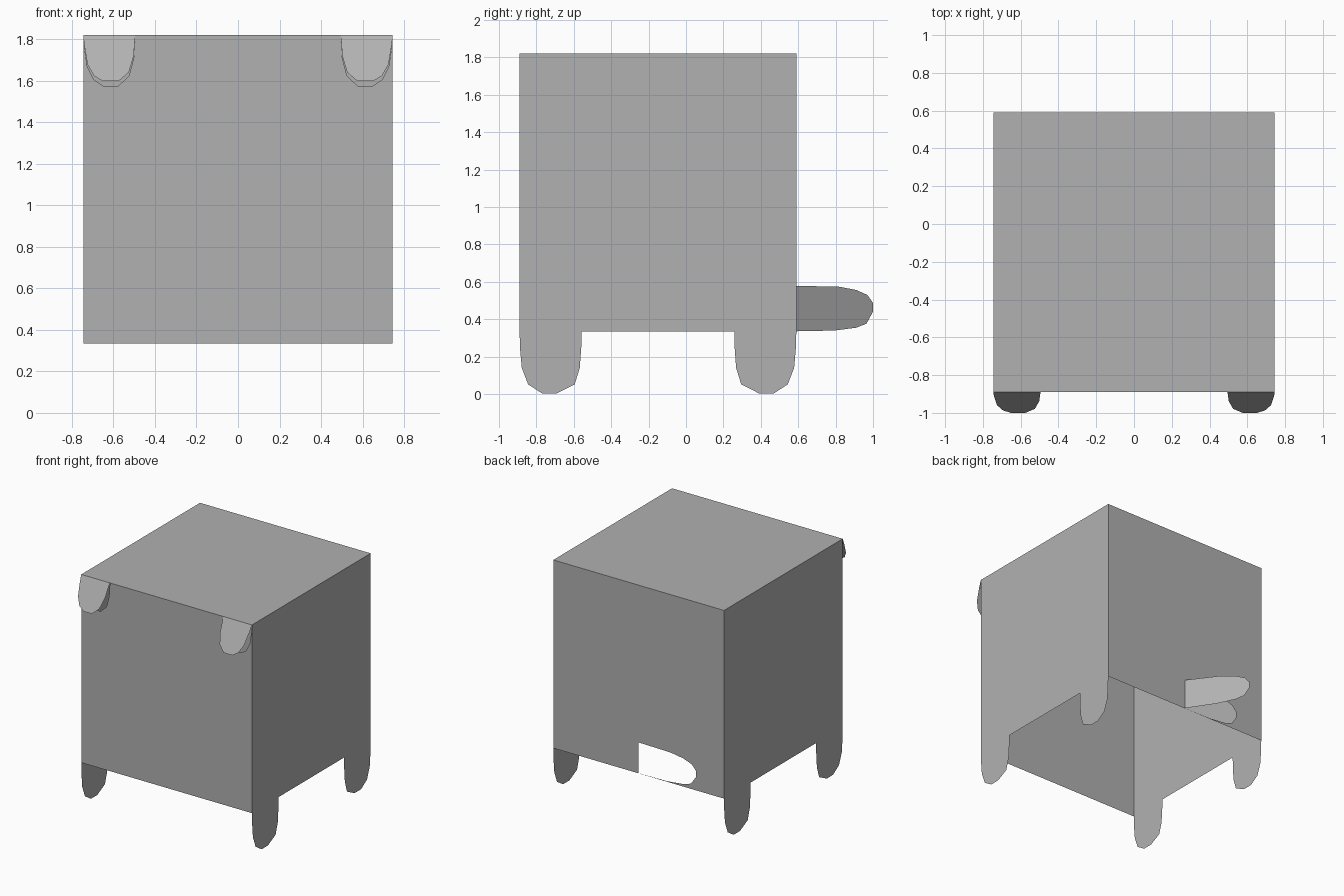
import bpy
from math import radians, sin, cos
from mathutils import Vector

if "Cube" in bpy.data.objects:
    bpy.data.objects.remove(bpy.data.objects["Cube"])

W, FRONT, BACK = 0.745, -0.89, 0.59     # half width, front and back y
BOT, TOP = 0.335, 1.82                  # lower and upper edge of the box

# Mid-grey paper
paper = bpy.data.materials.new("grey_paper")
paper.diffuse_color = (0.44, 0.44, 0.44, 1)
paper.use_nodes = True
paper.node_tree.nodes["Principled BSDF"].inputs["Base Color"].default_value = paper.diffuse_color


def sheet(name, points, outward, mirror=False):
    """One flat paper face, facing outward, optionally mirrored across x."""
    mesh = bpy.data.meshes.new(name)
    mesh.from_pydata(points, [], [tuple(range(len(points)))])
    mesh.update()
    mesh.materials.append(paper)
    if mesh.polygons[0].normal.dot(Vector(outward)) < 0:
        mesh.flip_normals()
    obj = bpy.data.objects.new(name, mesh)
    bpy.context.collection.objects.link(obj)
    if mirror:
        obj.modifiers.new("mirror", 'MIRROR').use_axis[0] = True
    return obj


# Flap profiles: ear (from outer edge, down), leg (from outer edge, z), tail (from hinge, z)
ear = [(0, 0), (.004, .05), (.02, .155), (.052, .217), (.095, .245),
       (.17, .245), (.22, .197), (.243, .11), (.25, 0)]
leg = [(0, BOT), (.003, .24), (.012, .14), (.046, .052), (.12, .004),
       (.20, .004), (.295, .052), (.322, .14), (.33, .25), (.332, BOT)]
tail = [(0, .579), (.28, .574), (.39, .557), (.464, .53), (.5, .488),
        (.5, .44), (.457, .376), (.39, .355), (.25, .34), (.002, .336)]

# Top
sheet("top_panel", [(-W, FRONT, TOP), (W, FRONT, TOP), (W, BACK, TOP), (-W, BACK, TOP)], (0, 0, 1))

# Front wall with the two ear cut-outs
notch = [(W - u, FRONT, TOP - v) for u, v in ear]
other = [(-x, y, z) for x, y, z in reversed(notch)]
sheet("front_wall", [(-W, FRONT, BOT), (W, FRONT, BOT)] + notch + other, (0, -1, 0))

# Ears folded out around the top edge
sheet("ears", [(W - u, FRONT - v * .449, TOP - v * .91) for u, v in ear], (0, -1, .5), True)

# Side walls with their legs, front and back
legs = [(W, FRONT + u, z) for u, z in leg] + [(W, BACK - u, z) for u, z in reversed(leg)]
sheet("side_walls_with_legs", legs + [(W, BACK, TOP), (W, FRONT, TOP)], (1, 0, 0), True)

# Back wall with the tail cut-out along its lower edge
cut = [(-u, BACK, z) for u, z in tail]
sheet("back_wall", [(W, BACK, TOP), (W, BACK, BOT), (0, BACK, BOT)] + cut
      + [(-.001, BACK, BOT), (-W, BACK, BOT), (-W, BACK, TOP)], (0, 1, 0))

# Tail swung out around its upright hinge
swing = radians(35)
sheet("tail", [(-u * sin(swing), BACK + u * cos(swing), z) for u, z in tail], (-1, 0, 0))
